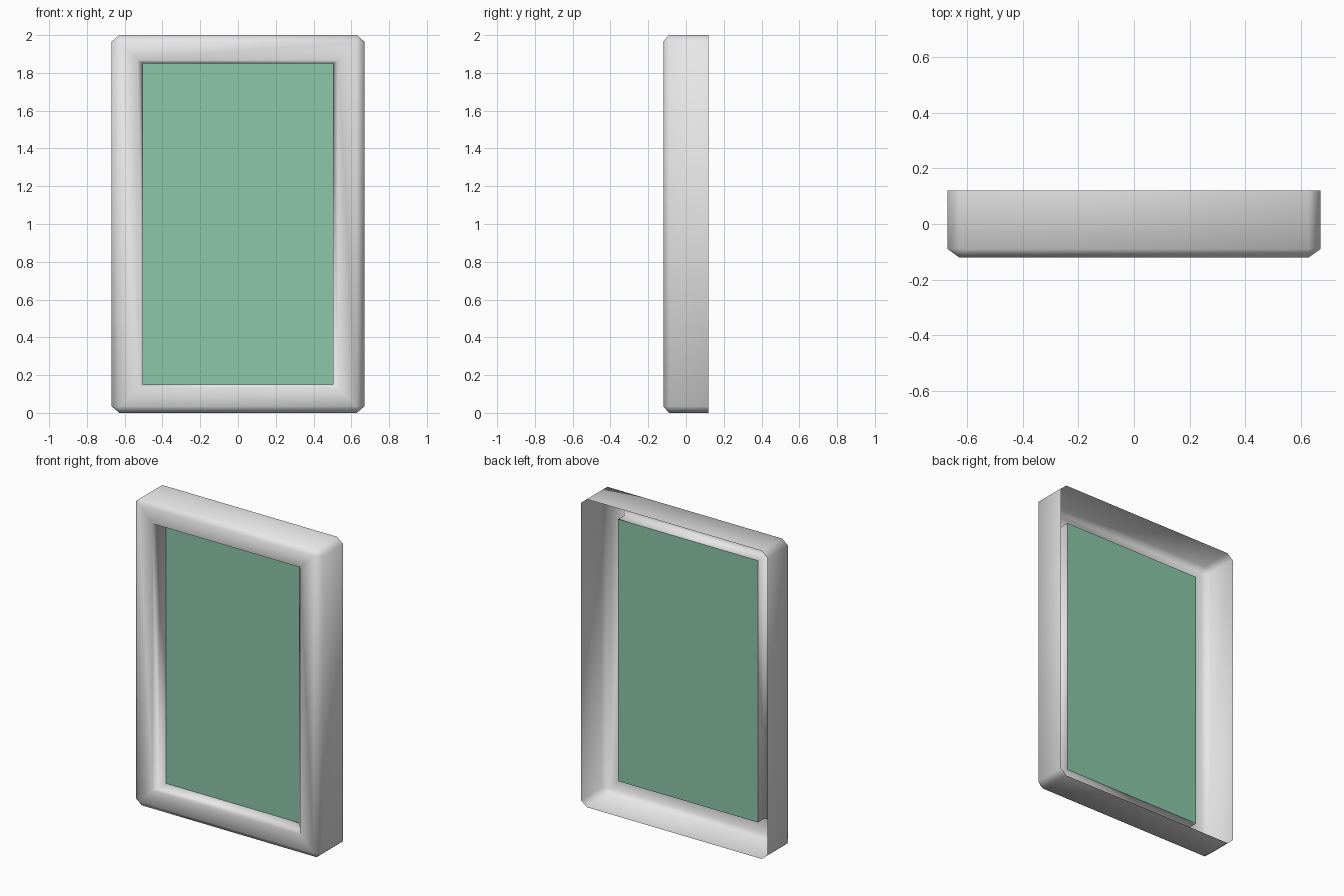
import bpy, bmesh

if "Cube" in bpy.data.objects:
    bpy.data.objects.remove(bpy.data.objects["Cube"])


def material(name, rgb):
    m = bpy.data.materials.new(name)
    m.diffuse_color = (*rgb, 1.0)
    m.use_nodes = True
    m.node_tree.nodes["Principled BSDF"].inputs["Base Color"].default_value = m.diffuse_color
    return m


def make_object(name, bm, mat):
    mesh = bpy.data.meshes.new(name)
    bm.to_mesh(mesh)
    bm.free()
    mesh.materials.append(mat)
    ob = bpy.data.objects.new(name, mesh)
    bpy.context.collection.objects.link(ob)
    return ob


def rect(bm, x, h, y):
    """Rectangle of half width x and half height h around z = 1."""
    return [bm.verts.new((sx * x, y, 1 + sz * h))
            for sx, sz in ((1, -1), (1, 1), (-1, 1), (-1, -1))]


def octagon(bm, x, h, y, cx, cz):
    """Rectangle with cut corners, two points per corner, same order as rect."""
    pts = [(x - cx, -h), (x, -h + cz), (x, h - cz), (x - cx, h),
           (-x + cx, h), (-x, h - cz), (-x, -h + cz), (-x + cx, -h)]
    return [bm.verts.new((px, y, 1 + pz)) for px, pz in pts]


def bridge(bm, a, b):
    n = len(a)
    for i in range(n):
        j = (i + 1) % n
        bm.faces.new((a[i], a[j], b[j], b[i]))


grey = material("light_grey", (0.8, 0.8, 0.8))
green = material("soft_green", (0.26, 0.58, 0.40))

# Frame: open-backed shell with cut corners, bevelled front and inner lip
bm = bmesh.new()
back = octagon(bm, 0.67, 1.0, 0.12, 0.042, 0.035)
side = octagon(bm, 0.67, 1.0, -0.09, 0.042, 0.035)
front = rect(bm, 0.628, 0.965, -0.12)
hole = rect(bm, 0.53, 0.867, -0.12)
lip_front = rect(bm, 0.502, 0.85, -0.09)
lip_back = rect(bm, 0.502, 0.85, -0.02)
bridge(bm, back, side)
for i in range(4):
    j = (i + 1) % 4
    # corner triangle, then the bevel strip to the next corner
    bm.faces.new((side[2 * i], side[2 * i + 1], front[i]))
    bm.faces.new((side[2 * i + 1], side[2 * j], front[j], front[i]))
bridge(bm, front, hole)
bridge(bm, hole, lip_front)
bridge(bm, lip_front, lip_back)
bmesh.ops.recalc_face_normals(bm, faces=bm.faces[:])
# make the front face point to -y
bm.normal_update()
if sum(f.normal.y * f.calc_area() for f in bm.faces) > 0:
    bmesh.ops.reverse_faces(bm, faces=bm.faces[:])
for f in bm.faces:
    f.smooth = True
make_object("frame", bm, grey)

# Picture panel at the back of the lip
bm = bmesh.new()
bm.faces.new(rect(bm, 0.502, 0.85, -0.02))
bm.normal_update()
if bm.faces[:][0].normal.y > 0:
    bmesh.ops.reverse_faces(bm, faces=bm.faces[:])
make_object("picture_panel", bm, green)
